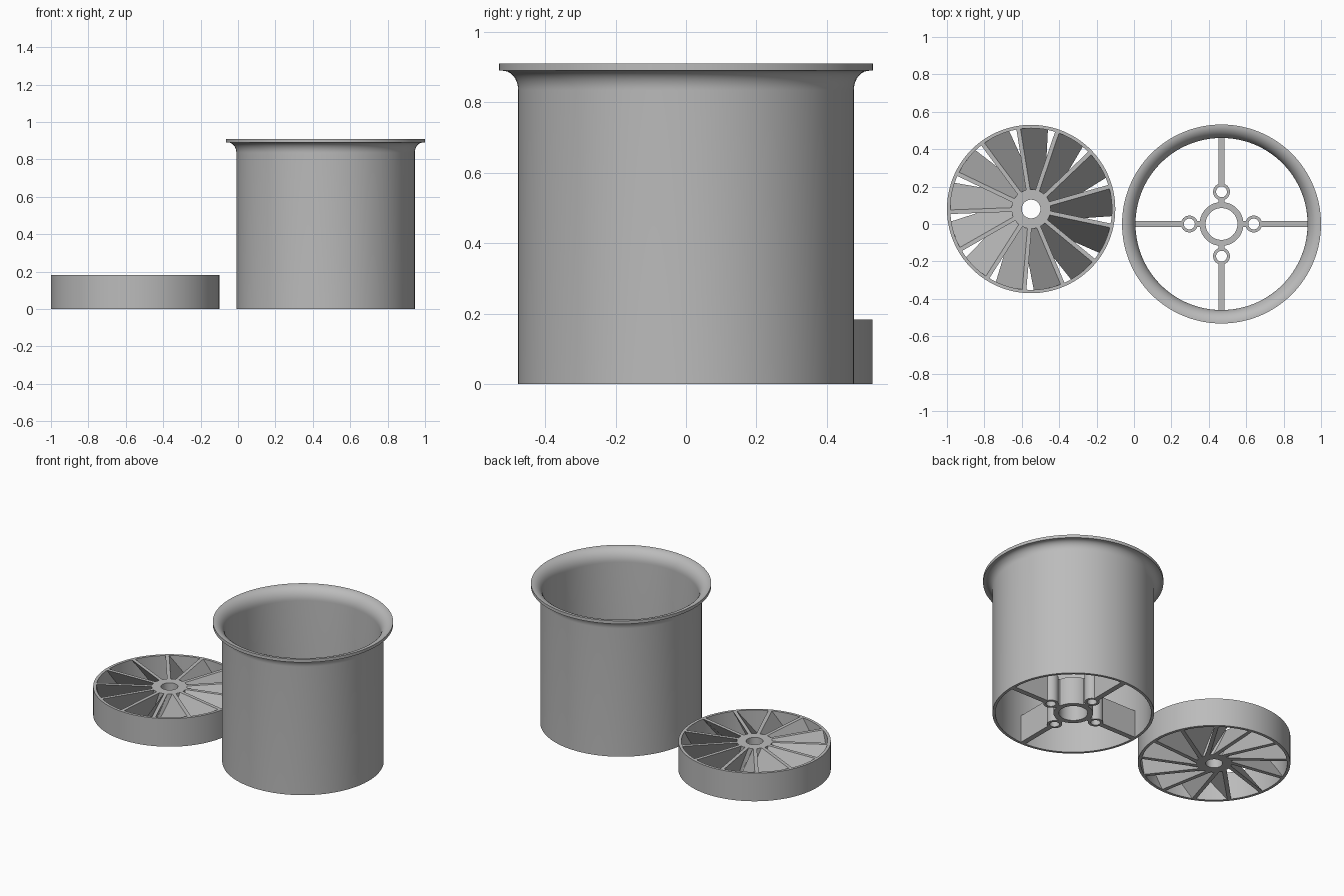
import bpy, bmesh, math
from mathutils import Matrix, Vector

cube = bpy.data.objects.get("Cube")
if cube:
    bpy.data.objects.remove(cube, do_unlink=True)

# single grey plastic
grey = bpy.data.materials.new("grey plastic")
grey.use_nodes = True
COLOUR = (0.5, 0.5, 0.5, 1)
grey.diffuse_color = COLOUR
grey.node_tree.nodes["Principled BSDF"].inputs["Base Color"].default_value = COLOUR

DUCT = Vector((0.468, 0, 0))
ROTOR = Vector((-0.55, 0.08, 0))
ROTOR_H = 0.183
STATOR_H = 0.18


def finish(name, bm, place):
    bmesh.ops.recalc_face_normals(bm, faces=bm.faces)
    mesh = bpy.data.meshes.new(name)
    bm.to_mesh(mesh)
    bm.free()
    mesh.materials.append(grey)
    obj = bpy.data.objects.new(name, mesh)
    obj.location = place
    bpy.context.collection.objects.link(obj)
    bpy.ops.object.select_all(action='DESELECT')
    obj.select_set(True)
    bpy.context.view_layer.objects.active = obj
    bpy.ops.object.shade_smooth_by_angle(angle=math.radians(30))
    return obj


def lathe(name, profile, place, steps=96):
    """Revolve a closed (radius, height) profile around z."""
    bm = bmesh.new()
    rings = []
    for i in range(steps):
        a = math.tau * i / steps
        rings.append([bm.verts.new((r * math.cos(a), r * math.sin(a), z)) for r, z in profile])
    n = len(profile)
    for i in range(steps):
        p, q = rings[i], rings[(i + 1) % steps]
        for j in range(n):
            k = (j + 1) % n
            bm.faces.new((p[j], q[j], q[k], p[k]))
    return finish(name, bm, place)


def tube(name, inner, outer, height, place, steps=64):
    return lathe(name, [(inner, 0), (outer, 0), (outer, height), (inner, height)], place, steps)


def flare(r0, r1, z0, z1, steps=10):
    """Quarter ellipse leaving a vertical wall and turning outward."""
    angles = [math.pi / 2 * i / steps for i in range(steps + 1)]
    return [(r1 - (r1 - r0) * math.cos(a), z0 + (z1 - z0) * math.sin(a)) for a in angles]


# duct with flared inlet lip
outside = flare(0.477, 0.52, 0.835, 0.89)
inside = flare(0.46, 0.528, 0.83, 0.91)
lathe("duct", [(0.46, 0), (0.477, 0)] + outside + [(0.532, 0.89), (0.532, 0.91)]
      + inside[::-1], DUCT, 128)

# motor mount in the bottom of the duct
tube("motor_mount_ring", 0.085, 0.117, STATOR_H, DUCT)
for i, side in enumerate(("left", "back", "right", "front")):
    a = i * math.pi / 2
    turn = Matrix.Rotation(a, 4, 'Z')
    tube("screw_post_" + side, 0.029, 0.045, STATOR_H, DUCT + turn @ Vector((0.172, 0, 0)), 40)
    bm = bmesh.new()
    for x0, x1 in ((0.11, 0.13), (0.212, 0.468)):
        box = Matrix.Translation(((x0 + x1) / 2, 0, STATOR_H / 2))
        scale = Matrix.Diagonal((x1 - x0, 0.034, STATOR_H, 1))
        bmesh.ops.create_cube(bm, size=1, matrix=turn @ box @ scale)
    finish("stator_spoke_" + side, bm, DUCT)

# rotor rim and hub
tube("rotor_rim", 0.432, 0.45, ROTOR_H, ROTOR, 128)
tube("rotor_hub", 0.05, 0.105, ROTOR_H, ROTOR)

# slanted rotor blades
BLADES = 13
THICK = 0.022
bm = bmesh.new()
for i in range(BLADES):
    turn = Matrix.Rotation(math.radians(99) + math.tau * i / BLADES, 3, 'Z')
    sections = []
    for r, sweep in ((0.098, 0.07), (0.438, 0.145)):
        corners = ((THICK / 2, ROTOR_H), (-THICK / 2, ROTOR_H),
                   (-sweep - THICK / 2, 0), (-sweep + THICK / 2, 0))
        ring = []
        for y, z in corners:
            x = math.sqrt(r * r - y * y)
            ring.append(bm.verts.new(turn @ Vector((x, y, z))))
        sections.append(ring)
    p, q = sections
    bm.faces.new(p)
    bm.faces.new(q[::-1])
    for j in range(4):
        k = (j + 1) % 4
        bm.faces.new((p[j], q[j], q[k], p[k]))
finish("rotor_blades", bm, ROTOR)
